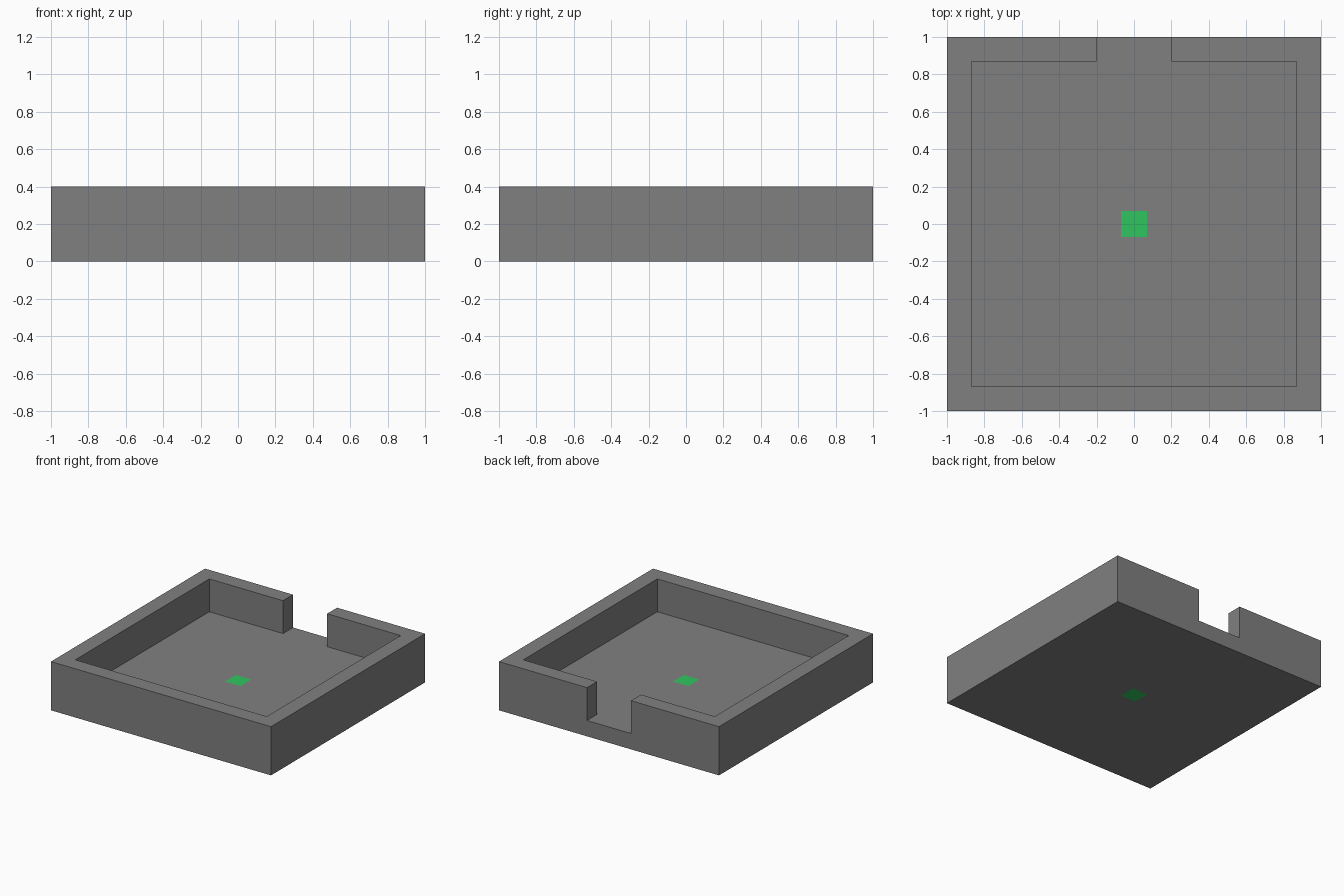
import bpy
import bmesh
from mathutils import Vector

cube = bpy.data.objects.get("Cube")
if cube:
    bpy.data.objects.remove(cube, do_unlink=True)

HALF = 1.0      # half width of the tray
INNER = 0.87    # inner face of the rim
GAP = 0.2       # half width of the opening in the back rim
MARK = 0.07     # half width of the centre marker
FLOOR = 0.13    # floor thickness
TOP = 0.4       # rim height


def make_material(name, colour):
    mat = bpy.data.materials.new(name)
    mat.use_nodes = True
    mat.diffuse_color = colour
    mat.node_tree.nodes["Principled BSDF"].inputs["Base Color"].default_value = colour
    return mat


def in_rim(point):
    outside = max(abs(point.x), abs(point.y)) > INNER
    opening = point.y > INNER and abs(point.x) < GAP
    return outside and not opening


# Floor slab
bm = bmesh.new()
bmesh.ops.create_cube(bm, size=1)
bmesh.ops.scale(bm, vec=(2 * HALF, 2 * HALF, FLOOR), verts=bm.verts)
bmesh.ops.translate(bm, vec=(0, 0, FLOOR / 2), verts=bm.verts)

# Cut lines for the rim, the opening and the marker
for axis, cuts in ((Vector((1, 0, 0)), (INNER, GAP, MARK)),
                   (Vector((0, 1, 0)), (INNER, MARK))):
    for offset in cuts:
        for side in (-1, 1):
            bmesh.ops.bisect_plane(bm, geom=bm.verts[:] + bm.edges[:] + bm.faces[:],
                                   plane_co=axis * offset * side, plane_no=axis)

# Rim raised from the edge of the floor
bm.normal_update()
rim = [f for f in bm.faces if f.normal.z > 0.5 and in_rim(f.calc_center_median())]
raised = bmesh.ops.extrude_face_region(bm, geom=rim)["geom"]
bmesh.ops.delete(bm, geom=[f for f in rim if f.is_valid], context="FACES_ONLY")
bmesh.ops.translate(bm, vec=(0, 0, TOP - FLOOR),
                    verts=[v for v in raised if isinstance(v, bmesh.types.BMVert)])
bmesh.ops.recalc_face_normals(bm, faces=bm.faces)

# Centre marker on the upper and lower sides of the floor
for face in bm.faces:
    centre = face.calc_center_median()
    if abs(face.normal.z) > 0.5 and max(abs(centre.x), abs(centre.y)) < MARK:
        face.material_index = 1

mesh = bpy.data.meshes.new("tray")
bm.to_mesh(mesh)
bm.free()
mesh.materials.append(make_material("grey", (0.216, 0.216, 0.216, 1)))
mesh.materials.append(make_material("green", (0.03, 0.56, 0.115, 1)))
tray = bpy.data.objects.new("tray", mesh)
bpy.context.collection.objects.link(tray)
